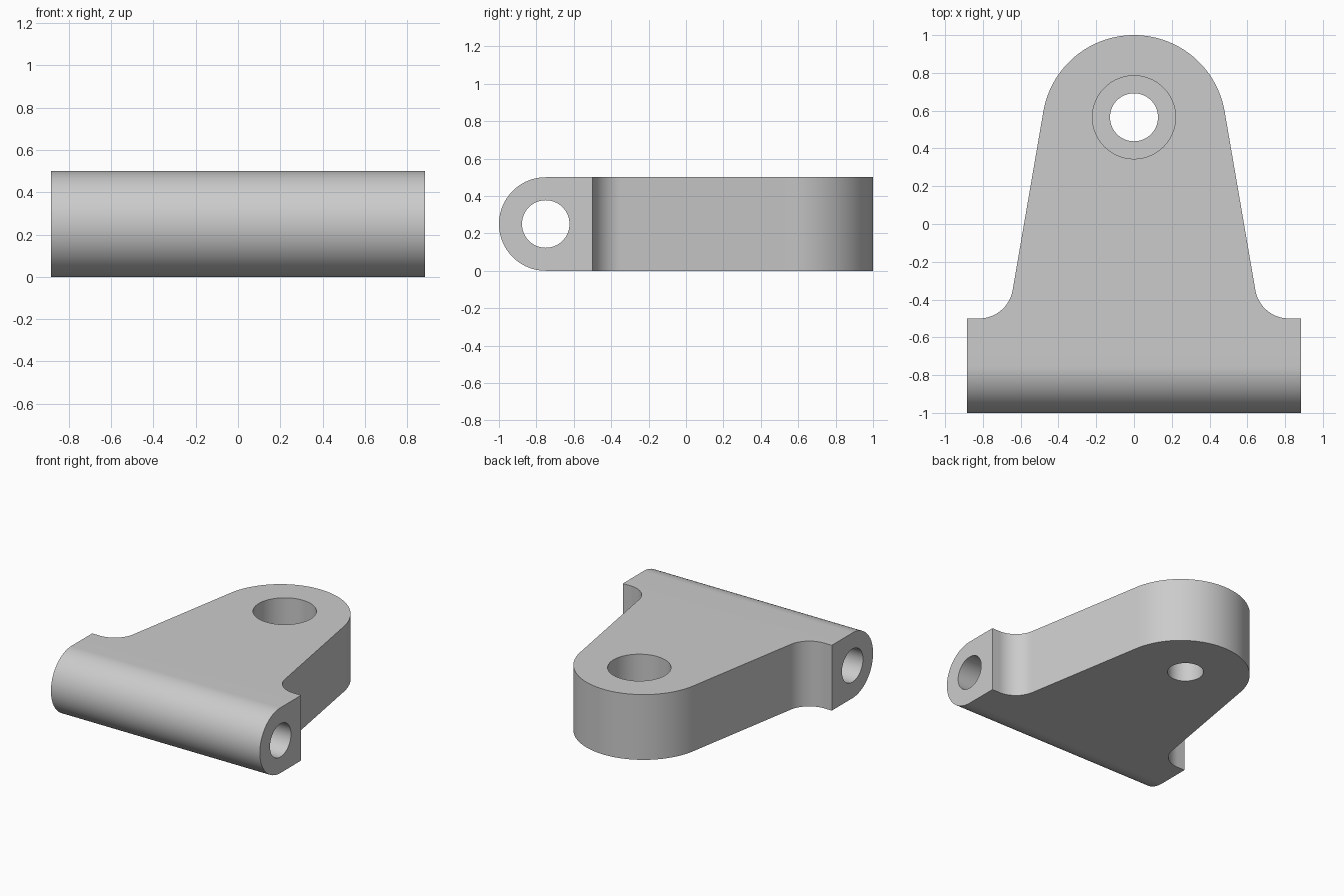
import bpy, bmesh
from math import sin, cos, pi, atan2
from mathutils import Vector, Matrix

cube = bpy.data.objects.get("Cube")
if cube:
    bpy.data.objects.remove(cube)

metal = bpy.data.materials.new("plain grey")
metal.use_nodes = True
grey = (0.6, 0.6, 0.6, 1)
metal.diffuse_color = grey
metal.node_tree.nodes["Principled BSDF"].inputs["Base Color"].default_value = grey

# Maps a profile's own (x, y, depth) to world (y, z, x)
SIDEWAYS = Matrix(((0, 0, 1), (1, 0, 0), (0, 1, 0))).to_4x4()


def arc(cx, cy, r, start, end, steps):
    angles = [start + (end - start) * i / steps for i in range(steps + 1)]
    return [(cx + r * cos(a), cy + r * sin(a)) for a in angles]


def prism(name, points, low, high, matrix=Matrix()):
    bm = bmesh.new()
    face = bm.faces.new([bm.verts.new((x, y, low)) for x, y in points])
    top = bmesh.ops.extrude_face_region(bm, geom=[face])["geom"]
    verts = [v for v in top if isinstance(v, bmesh.types.BMVert)]
    bmesh.ops.translate(bm, verts=verts, vec=Vector((0, 0, high - low)))
    bm.transform(matrix)
    bmesh.ops.recalc_face_normals(bm, faces=bm.faces)
    mesh = bpy.data.meshes.new(name)
    bm.to_mesh(mesh)
    bm.free()
    mesh.materials.append(metal)
    obj = bpy.data.objects.new(name, mesh)
    bpy.context.collection.objects.link(obj)
    return obj


def circle(cx, cy, r):
    return arc(cx, cy, r, 0, 2 * pi, 96)[:-1]


def combine(body, tool, operation):
    mod = body.modifiers.new(tool.name, "BOOLEAN")
    mod.operation, mod.object, mod.solver = operation, tool, "EXACT"
    bpy.ops.object.modifier_apply(modifier=mod.name)
    bpy.data.objects.remove(tool)


# Plan outline: rounded tip, tapered sides, fillets and wide hinge end
half_width, shoulder, tip_r, fillet_r = 0.885, -0.5, 0.487, 0.18
taper = atan2(0.16, 0.95)
right = arc(0, 1 - tip_r, tip_r, pi / 2, taper, 40)
right += arc(0.82, shoulder + fillet_r, fillet_r, pi + taper, 1.5 * pi, 20)
right += [(half_width, shoulder), (half_width, -1.2)]
left = [(-x, y) for x, y in reversed(right[1:])]
bracket = prism("hinge_bracket", right + left, -0.1, 0.6)
bpy.context.view_layer.objects.active = bracket
bracket.select_set(True)

# Side outline: round barrel running into a flat plate
side = arc(-0.75, 0.25, 0.25, pi / 2, 1.5 * pi, 48) + [(1.2, 0), (1.2, 0.5)]
combine(bracket, prism("side_outline", side, -1, 1, SIDEWAYS), "INTERSECT")

# Hinge pin bore, bolt hole and its counterbore
cutters = [
    prism("pin_bore", circle(-0.75, 0.25, 0.127), -1, 1, SIDEWAYS),
    prism("bolt_hole", circle(0, 0.565, 0.127), -0.2, 0.7),
    prism("counterbore", circle(0, 0.565, 0.22), 0.25, 0.7),
]
for cutter in cutters:
    combine(bracket, cutter, "DIFFERENCE")

bpy.ops.object.shade_smooth_by_angle(angle=pi / 6)
